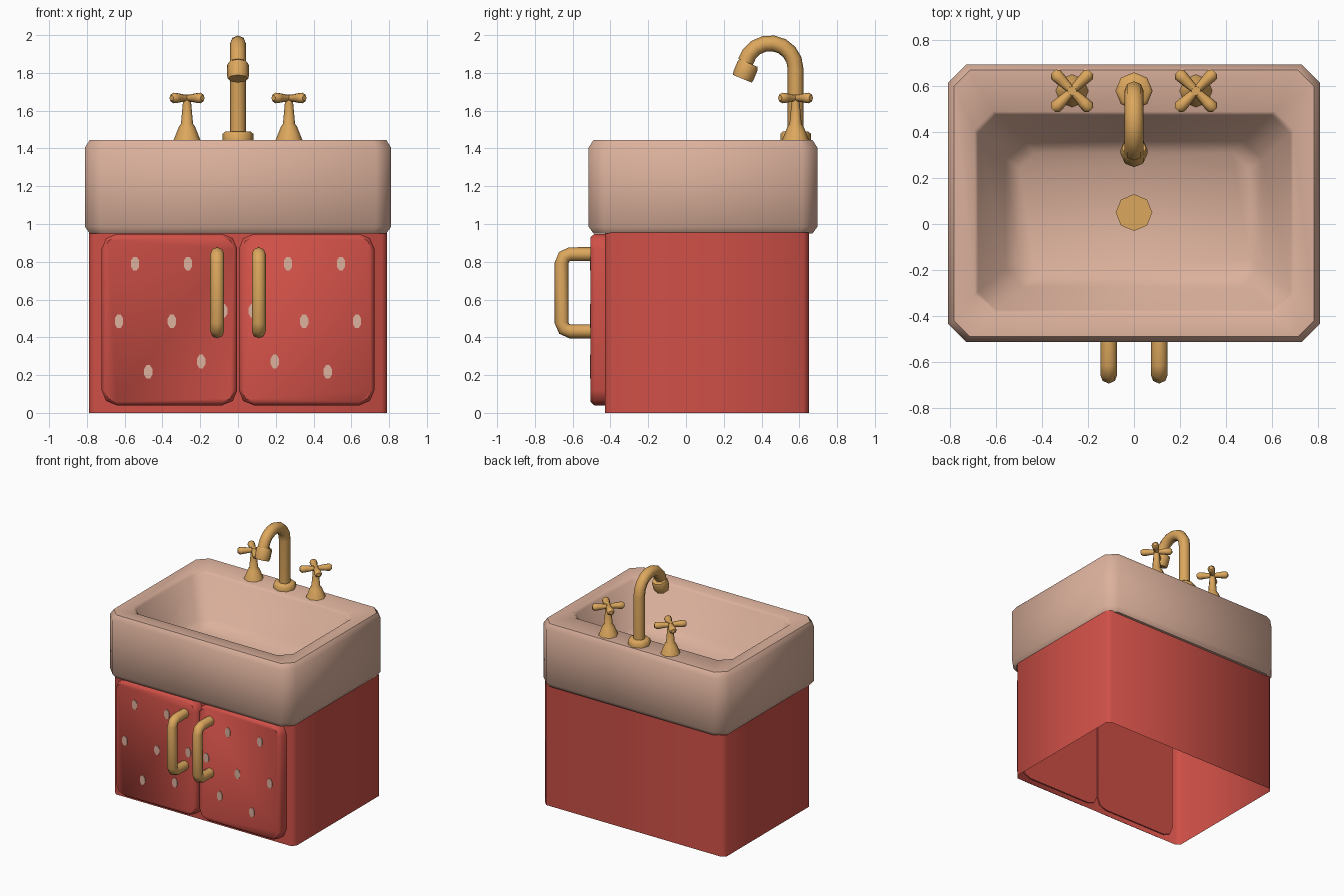
import bpy, bmesh, math
from mathutils import Vector, Matrix

if "Cube" in bpy.data.objects:
    bpy.data.objects.remove(bpy.data.objects["Cube"])


def material(name, rgb):
    m = bpy.data.materials.new(name)
    lin = [(c / 255 / 12.92) if c < 11 else ((c / 255 + 0.055) / 1.055) ** 2.4 for c in rgb]
    m.diffuse_color = (*lin, 1)
    m.use_nodes = True
    m.node_tree.nodes["Principled BSDF"].inputs["Base Color"].default_value = m.diffuse_color
    return m


PINK = material("pink_ceramic", (220, 177, 156))
RED = material("red_paint", (207, 80, 71))
GOLD = material("warm_brass", (220, 167, 93))


def skin(name, rings, mat, caps=(True, True), angle=50):
    """Bridge closed rings of points into one object."""
    bm = bmesh.new()
    loops = [[bm.verts.new(p) for p in ring] for ring in rings]
    n = len(loops[0])
    for a, b in zip(loops, loops[1:]):
        for i in range(n):
            j = (i + 1) % n
            bm.faces.new((a[i], a[j], b[j], b[i]))
    for use, loop in zip(caps, (loops[0], loops[-1])):
        if use:
            bm.faces.new(loop)
    bmesh.ops.recalc_face_normals(bm, faces=bm.faces[:])
    me = bpy.data.meshes.new(name)
    bm.to_mesh(me)
    bm.free()
    me.materials.append(mat)
    ob = bpy.data.objects.new(name, me)
    bpy.context.collection.objects.link(ob)
    bpy.ops.object.select_all(action='DESELECT')
    ob.select_set(True)
    bpy.context.view_layer.objects.active = ob
    bpy.ops.object.shade_smooth_by_angle(angle=math.radians(angle))
    return ob


def rounded(u0, u1, v0, v1, r, seg=1):
    """Rectangle outline with chamfered or rounded corners."""
    pts = []
    corners = ((u1 - r, v1 - r), (u0 + r, v1 - r), (u0 + r, v0 + r), (u1 - r, v0 + r))
    for k, (cu, cv) in enumerate(corners):
        for s in range(seg + 1):
            a = math.pi / 2 * (k + s / seg)
            pts.append((cu + r * math.cos(a), cv + r * math.sin(a)))
    return pts


def sweep(name, path, mat, x=0, sides=8, mtx=None):
    """Round section along (y, z, radius) points at constant x."""
    rings = []
    for i, (y, z, r) in enumerate(path):
        a, b = path[max(i - 1, 0)], path[min(i + 1, len(path) - 1)]
        t = Vector((0, b[0] - a[0], b[1] - a[1])).normalized()
        nrm = Vector((0, -t.z, t.y))
        ring = []
        for k in range(sides):
            w = 2 * math.pi * k / sides
            p = Vector((x, y, z)) + r * (math.cos(w) * Vector((1, 0, 0)) + math.sin(w) * nrm)
            ring.append(mtx @ p if mtx else p)
        rings.append(ring)
    return skin(name, rings, mat)


# Basin: outside, rim and bowl in one stack of chamfered outlines
levels = [
    (0.785, -0.49, 0.67, 0.07, 0.95), (0.81, -0.515, 0.695, 0.08, 0.985),
    (0.81, -0.515, 0.695, 0.08, 1.405), (0.785, -0.49, 0.67, 0.07, 1.445),
    (0.695, -0.39, 0.49, 0.08, 1.445), (0.68, -0.375, 0.475, 0.08, 1.425),
    (0.56, -0.275, 0.36, 0.08, 1.15), (0.50, -0.22, 0.31, 0.07, 1.10)]
skin("basin", [[(x, y, z) for x, y in rounded(-hx, hx, y0, y1, c)]
               for hx, y0, y1, c, z in levels], PINK)
sweep("drain", [(0.05, 1.095, 0.08), (0.05, 1.112, 0.08)], GOLD)

# Cabinet shell, open underneath
skin("cabinet", [[(x, y, z) for x, y in rounded(-0.79, 0.79, -0.43, 0.65, 0.03)]
                 for z in (0, 0.955)], RED, caps=(False, False))

# Doors, spots and handles, mirrored left and right
SPOTS = [(0.265, 0.79), (0.545, 0.79), (0.35, 0.485), (0.63, 0.485),
         (0.475, 0.217), (0.195, 0.272), (0.078, 0.54)]
for side, s in (("left", -1), ("right", 1)):
    rings = []
    for y, d in ((-0.42, 0), (-0.485, 0), (-0.505, 0.018)):
        rings.append([(s * x, y, z) for x, z in
                      rounded(0.004 + d, 0.722 - d, 0.04 + d, 0.948 - d, 0.08 - d, 2)])
    skin(side + "_door", rings, RED)
    for i, (cx, cz) in enumerate(SPOTS):
        rings = [[(s * cx + 0.024 * math.cos(k * math.pi / 4 + 0.39),
                   y, cz + 0.039 * math.sin(k * math.pi / 4 + 0.39)) for k in range(8)]
                 for y in (-0.503, -0.509)]
        skin(f"{side}_door_spot_{i}", rings, PINK, angle=30)
    r = 0.037
    sweep(side + "_door_handle",
          [(-0.495, 0.84, r), (-0.615, 0.84, r), (-0.645, 0.827, r), (-0.658, 0.795, r),
           (-0.658, 0.475, r), (-0.645, 0.445, r), (-0.615, 0.432, r), (-0.495, 0.432, r)],
          GOLD, x=s * 0.11)

    # Tap: bell base, stem and cross arms
    ky, kx = 0.58, s * 0.27
    sweep(side + "_tap_stem",
          [(ky, 1.44, 0.073), (ky, 1.515, 0.043), (ky, 1.53, 0.032),
           (ky, 1.64, 0.022), (ky, 1.685, 0.02)], GOLD, x=kx)
    for k in (1, 3):
        m = Matrix.Translation((kx, ky, 1.667)) @ Matrix.Rotation(k * math.pi / 4, 4, 'Z')
        sweep(f"{side}_tap_arm_{k}",
              [(-0.116, 0, 0.015), (-0.1, 0, 0.028), (-0.075, 0, 0.026), (0, 0, 0.016),
               (0.075, 0, 0.026), (0.1, 0, 0.028), (0.116, 0, 0.015)], GOLD, mtx=m)

# Spout: flange, gooseneck pipe and nozzle
sweep("spout_flange", [(0.58, 1.44, 0.081), (0.58, 1.478, 0.081), (0.58, 1.49, 0.066)], GOLD)
pipe = [(0.58, 1.45, 0.042)]
for i in range(9):
    a = math.radians(165 * i / 8)
    pipe.append((0.445 + 0.135 * math.cos(a), 1.822 + 0.135 * math.sin(a), 0.042))
sweep("spout_pipe", pipe, GOLD)
sweep("spout_nozzle", [(0.332, 1.852, 0.052), (0.326, 1.838, 0.058),
                       (0.305, 1.786, 0.058), (0.298, 1.769, 0.054)], GOLD)
